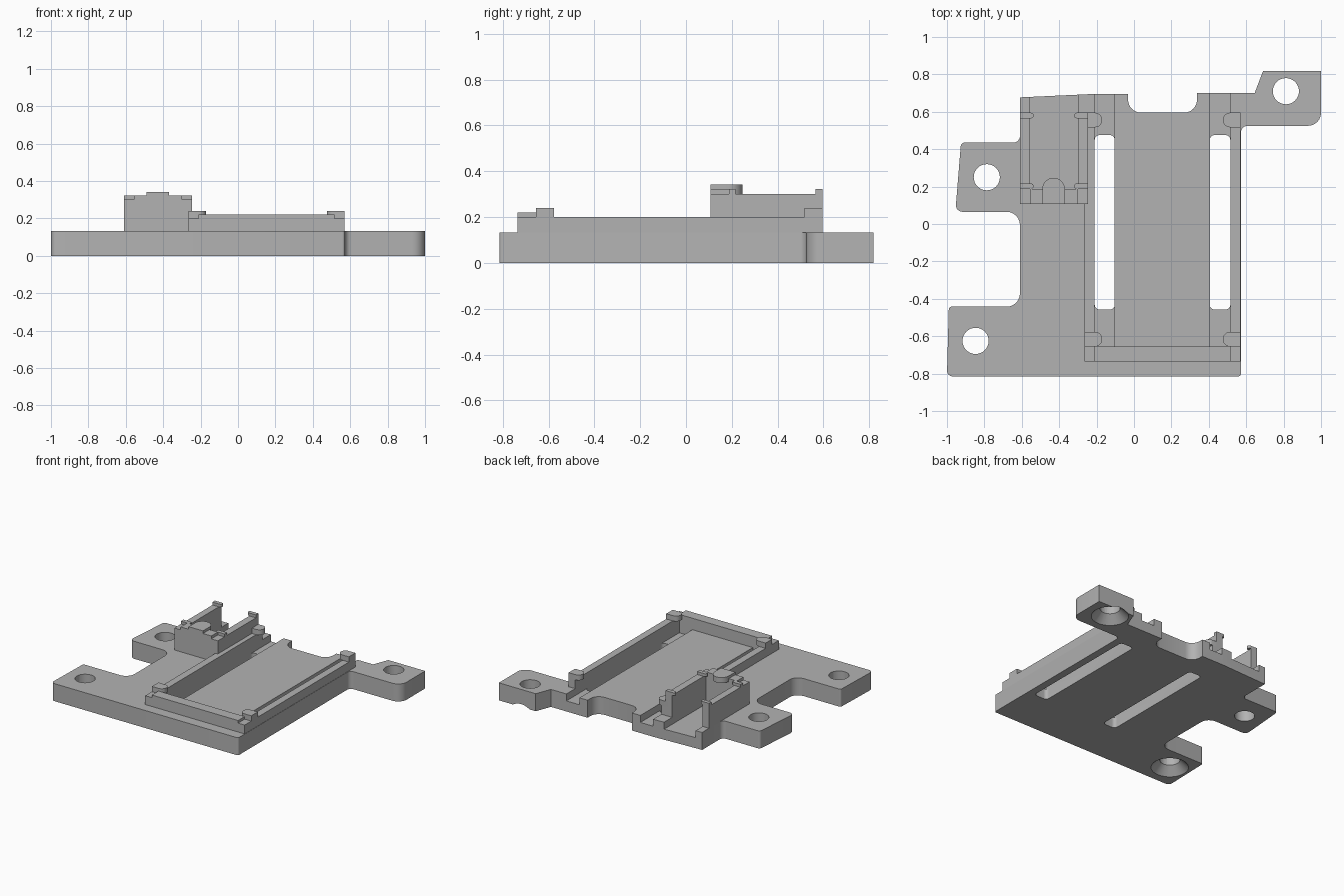
import bpy, bmesh
from math import pi, cos, sin
from mathutils import Vector

cube = bpy.data.objects.get("Cube")
if cube:
    bpy.data.objects.remove(cube, do_unlink=True)

grey = bpy.data.materials.new("plain_grey")
grey.use_nodes = True
colour = (0.45, 0.45, 0.45, 1)
grey.diffuse_color = colour
grey.node_tree.nodes["Principled BSDF"].inputs["Base Color"].default_value = colour


def rounded(points, steps=6):
    """Outline with each corner (x, y, radius) rounded off."""
    out = []
    for i, (x, y, r) in enumerate(points):
        p = Vector((x, y))
        if not r:
            out.append(p)
            continue
        a = (Vector(points[i - 1][:2]) - p).normalized()
        b = (Vector(points[(i + 1) % len(points)][:2]) - p).normalized()
        half = a.angle(b) / 2
        reach = r / abs(sin(half) / cos(half))
        start, end = p + a * reach, p + b * reach
        centre = p + (a + b).normalized() * r / sin(half)
        u, v = start - centre, end - centre
        sweep = u.angle(v)
        for k in range(steps + 1):
            t = k / steps
            out.append(centre + (u * sin((1 - t) * sweep) + v * sin(t * sweep)) / sin(sweep))
    return out


def prism(name, outline, z0, z1):
    """Solid made by extruding a flat outline upwards."""
    bm = bmesh.new()
    face = bm.faces.new([bm.verts.new((p[0], p[1], z0)) for p in outline])
    top = bmesh.ops.extrude_face_region(bm, geom=[face])["geom"]
    bmesh.ops.translate(bm, vec=(0, 0, z1 - z0),
                        verts=[g for g in top if isinstance(g, bmesh.types.BMVert)])
    bmesh.ops.recalc_face_normals(bm, faces=bm.faces)
    return finish(name, bm)


def cone(name, x, y, r0, r1, z0, z1):
    bm = bmesh.new()
    bmesh.ops.create_cone(bm, cap_ends=True, segments=32, radius1=r0, radius2=r1, depth=z1 - z0)
    bmesh.ops.translate(bm, vec=(x, y, (z0 + z1) / 2), verts=bm.verts)
    return finish(name, bm)


def finish(name, bm):
    mesh = bpy.data.meshes.new(name)
    bm.to_mesh(mesh)
    bm.free()
    mesh.materials.append(grey)
    obj = bpy.data.objects.new(name, mesh)
    bpy.context.collection.objects.link(obj)
    return obj


def block(name, x0, x1, y0, y1, z0, z1, r=0):
    pts = [(x0, y0, r), (x1, y0, r), (x1, y1, r), (x0, y1, r)]
    return prism(name, rounded(pts), z0, z1)


def cut(target, cutter):
    cutter.hide_render = True
    mod = target.modifiers.new("cut", "BOOLEAN")
    mod.operation = "DIFFERENCE"
    mod.solver = "EXACT"
    mod.object = cutter
    bpy.context.view_layer.objects.active = target
    bpy.ops.object.modifier_apply(modifier=mod.name)
    bpy.data.objects.remove(cutter, do_unlink=True)


def hook(name, root, tip, y0, y1, z0, z1):
    """Small catch with a rounded tip pointing along x."""
    r = (y1 - y0) * 0.49
    pts = [(root, y0, 0), (tip, y0, r), (tip, y1, r), (root, y1, 0)]
    return prism(name, rounded(pts), z0, z1)


PLATE, FLOOR = 0.133, 0.08

# Base plate with three mounting tabs and a notch at the back
plate = prism("base_plate", rounded([
    (-1, -0.815, 0.03), (0.572, -0.815, 0.015), (0.572, 0.525, 0.035), (1, 0.525, 0.07),
    (1, 0.818, 0), (0.69, 0.818, 0), (0.645, 0.70, 0), (0.337, 0.70, 0),
    (0.337, 0.595, 0.07), (-0.032, 0.595, 0.07), (-0.032, 0.695, 0), (-0.22, 0.695, 0),
    (-0.61, 0.677, 0), (-0.61, 0.435, 0.035), (-0.925, 0.435, 0.02), (-0.955, 0.065, 0.035),
    (-0.61, 0.065, 0.07), (-0.61, -0.442, 0.07), (-0.99, -0.442, 0.015)]), 0, PLATE)

# Lowered channels with through slots, and the lowered bay floor
for x0, x1 in ((-0.21, -0.103), (0.405, 0.515)):
    cut(plate, block("channel_cutter", x0, x1, -0.655, 0.9, FLOOR, 0.5))
    cut(plate, block("slot_cutter", x0, x1, -0.457, 0.475, -0.1, 0.5, 0.025))
cut(plate, block("bay_cutter", -0.557, -0.30, 0.187, 0.9, FLOOR, 0.5))

# Screw holes, two of them countersunk underneath
for x, y, sunk in ((-0.847, -0.625, True), (-0.787, 0.25, False), (0.812, 0.71, True)):
    cut(plate, cone("hole_cutter", x, y, 0.07, 0.07, -0.1, 0.3))
    if sunk:
        cut(plate, cone("countersink_cutter", x, y, 0.14, 0.069, -0.01, 0.06))

# Large tray: side rails, front bar and corner clips
for side, outer, inner, tip in (("right", -0.265, -0.21, -0.17), ("left", 0.57, 0.515, 0.475)):
    block(side + "_rail", min(outer, inner), max(outer, inner), -0.735, 0.595, 0.1, 0.2)
    for end, y in (("front", -0.655), ("back", 0.517)):
        hook(f"{side}_{end}_clip", outer, tip, y, y + 0.078, 0.2, 0.24)
block("tray_front_bar", -0.21, 0.515, -0.735, -0.655, 0.1, 0.22)

# Small bay: walls, corner hooks and the round tongue
for side, outer, inner, tip in (("right", -0.61, -0.557, -0.537), ("left", -0.245, -0.30, -0.32)):
    block(side + "_bay_wall", min(outer, inner), max(outer, inner), 0.108, 0.595, 0.1, 0.3)
    for end, y in (("front", 0.187), ("back", 0.565)):
        hook(f"{side}_{end}_bay_hook", outer, tip, y, y + 0.03, 0.3, 0.322)
block("bay_front_wall", -0.557, -0.30, 0.108, 0.187, FLOOR - 0.01, 0.322)
tongue = [(-0.49, 0.108), (-0.37, 0.108)]
tongue += [(-0.43 + 0.06 * cos(k * pi / 16), 0.187 + 0.06 * sin(k * pi / 16)) for k in range(17)]
prism("bay_tongue", tongue, 0.30, 0.342)

# Smooth the curved walls while keeping edges crisp
for obj in bpy.context.collection.objects:
    obj.select_set(obj.type == "MESH")
bpy.context.view_layer.objects.active = plate
bpy.ops.object.shade_smooth_by_angle(angle=pi / 6)
